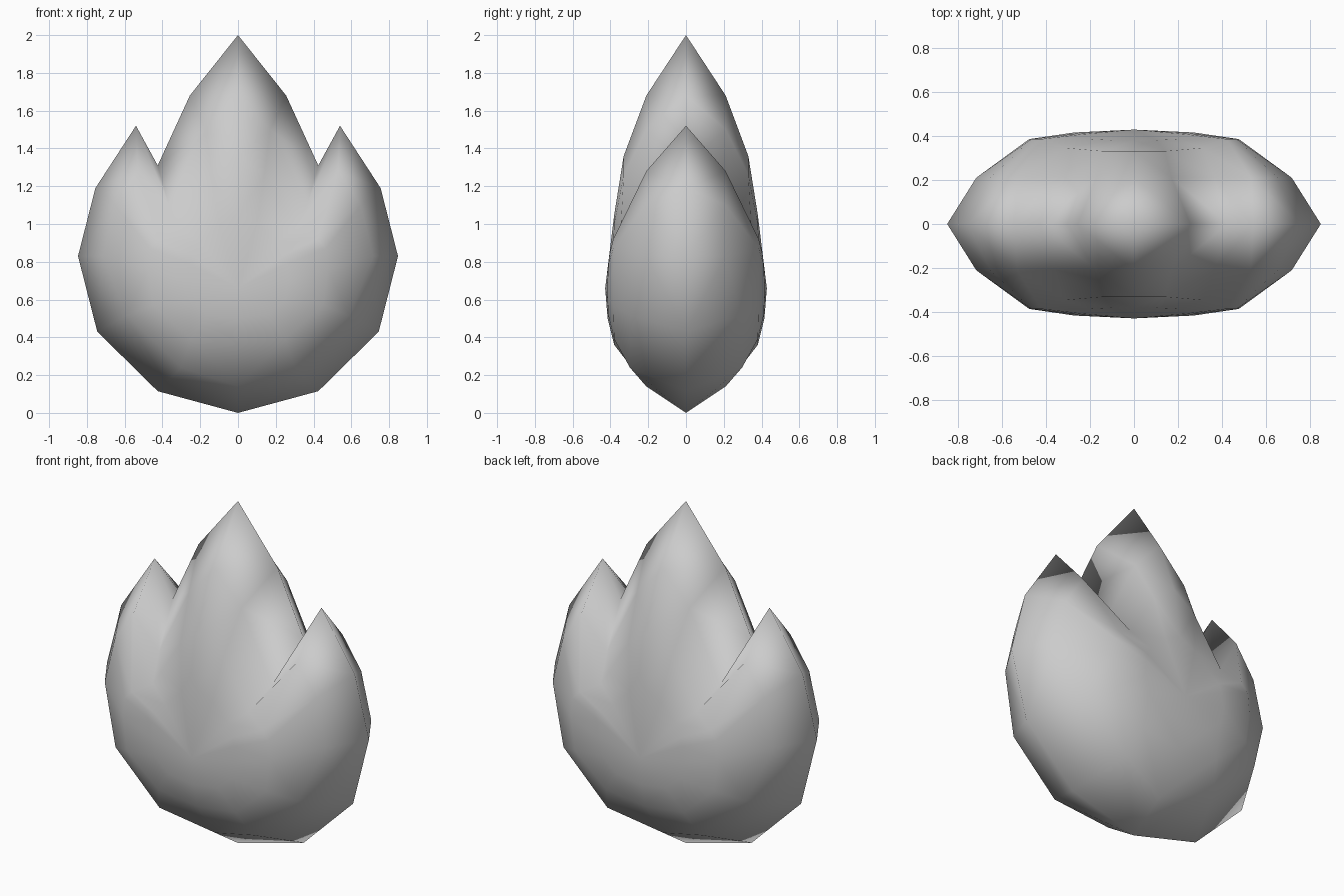
import bpy, bmesh

# Half outlines (x, y, z) from the base, round the side petal, to the central tip
RIM = [(0, 0, 0), (.425, 0, .115), (.745, 0, .43), (.847, 0, .83), (.755, 0, 1.19),
       (.54, 0, 1.52), (.425, 0, 1.31), (.255, 0, 1.68), (0, 0, 2)]
OUTER = [(0, .21, .14), (.30, .297, .24), (.588, .292, .515), (.715, .21, .83), (.65, .21, 1.10),
         (.53, .21, 1.28), (.365, .21, 1.10), (.17, .21, 1.50), (0, .21, 1.68)]
INNER = [(0, .38, .36), (.25, .38, .39), (.45, .385, .57), (.475, .385, .76), (.465, .385, .87),
         (.42, .385, .92), (.31, .345, .98), (.14, .33, 1.26), (0, .33, 1.36)]
FACE = [(0, .415, .50), (.16, .412, .52), (.25, .415, .60), (.27, .415, .70), (.26, .41, .79),
        (.25, .405, .84), (.20, .385, .90), (.10, .38, 1.00), (0, .38, 1.05)]
CENTRE = (0, .428, .66)

bm = bmesh.new()
rings = [RIM, OUTER, INNER, FACE]

# Each quarter is lofted from the rim to the face, then mirrored in x and y
for sx in (1, -1):
    for sy in (1, -1):
        def vert(p):
            return bm.verts.new((p[0] * sx, p[1] * sy, p[2]))
        grid = [[vert(p) for p in ring] for ring in rings]
        mid = vert(CENTRE)
        for a, b in zip(grid, grid[1:]):
            for i in range(len(a) - 1):
                bm.faces.new((a[i], a[i + 1], b[i + 1], b[i]))
        for i in range(len(RIM) - 1):
            bm.faces.new((grid[-1][i], grid[-1][i + 1], mid))

bmesh.ops.remove_doubles(bm, verts=bm.verts[:], dist=.0005)
bmesh.ops.recalc_face_normals(bm, faces=bm.faces[:])
for f in bm.faces:
    f.smooth = True

# Three-pointed flame bud
mesh = bpy.data.meshes.new("flame_bud")
bm.to_mesh(mesh)
bm.free()
bpy.context.collection.objects.link(bpy.data.objects.new("flame_bud", mesh))
